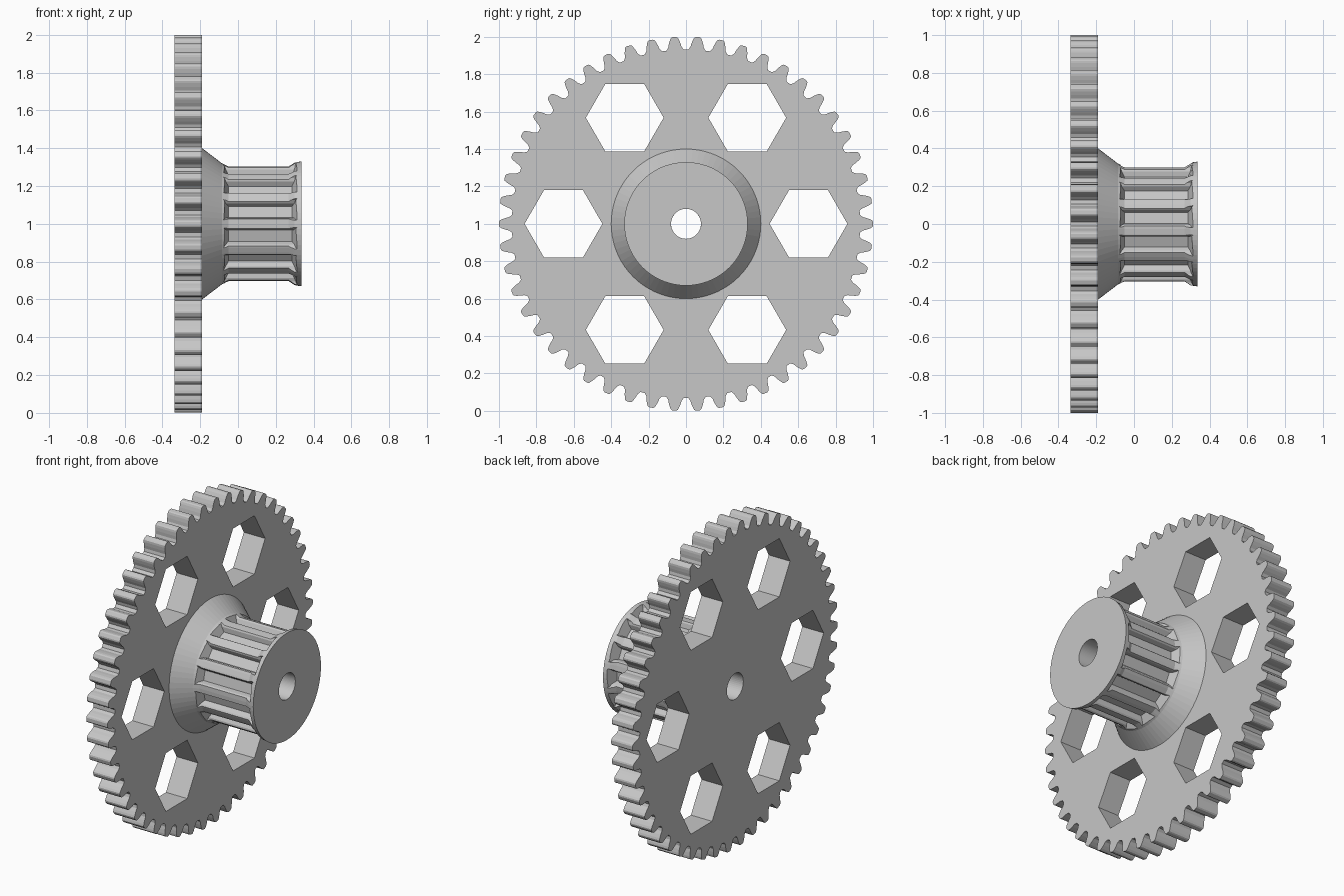
import bpy, bmesh
from math import sin, cos, pi, tau, radians

if "Cube" in bpy.data.objects:
    bpy.data.objects.remove(bpy.data.objects["Cube"])

CENTRE_Z = 1.0
GEAR_TEETH = 50
PULLEY_TEETH = 13
BORE = 0.08

grey = bpy.data.materials.new("light_grey")
grey.use_nodes = True
COLOUR = (0.57, 0.57, 0.57, 1)
grey.diffuse_color = COLOUR
grey.node_tree.nodes["Principled BSDF"].inputs["Base Color"].default_value = COLOUR


def make_object(name, bm):
    bmesh.ops.recalc_face_normals(bm, faces=bm.faces)
    mesh = bpy.data.meshes.new(name)
    bm.to_mesh(mesh)
    bm.free()
    mesh.materials.append(grey)
    obj = bpy.data.objects.new(name, mesh)
    bpy.context.collection.objects.link(obj)
    return obj


def polar(r, a, offset=0.0):
    """Point in the wheel plane: radius r at angle a, shifted sideways."""
    return (r * cos(a) - offset * sin(a), r * sin(a) + offset * cos(a))


def add_prism(bm, outline, starts, ends):
    """Closed outline in y and z joining a start x to an end x per point."""
    n = len(outline)
    a, b = [[bm.verts.new((x, y, z + CENTRE_Z)) for x, (y, z) in zip(xs, outline)]
            for xs in (starts, ends)]
    bm.faces.new(a)
    bm.faces.new(b)
    for i in range(n):
        j = (i + 1) % n
        bm.faces.new((a[i], a[j], b[j], b[i]))


def add_polygon(bm, sides, r, y, z, x0, x1):
    ring = [polar(r, tau * i / sides) for i in range(sides)]
    add_prism(bm, [(y + p, z + q) for p, q in ring], [x0] * sides, [x1] * sides)


def cut(target, bm):
    """Subtract the cutter mesh from the target and remove the cutter."""
    cutter = make_object("cutter", bm)
    cutter.hide_render = True
    mod = target.modifiers.new("cut", "BOOLEAN")
    mod.operation = "DIFFERENCE"
    mod.solver = "EXACT"
    mod.object = cutter
    bpy.context.view_layer.objects.active = target
    bpy.ops.object.modifier_apply(modifier=mod.name)
    bpy.data.objects.remove(cutter)


# Gear wheel: rounded teeth around the rim
GEAR_X = (-0.335, -0.19)
half_tooth = [(0.93, 0.047), (0.945, 0.036), (0.965, 0.031),
              (0.985, 0.024), (0.996, 0.018), (1.0, 0.010)]
tooth = [(r, -w) for r, w in half_tooth] + [(r, w) for r, w in reversed(half_tooth)]
rim = [polar(r, tau * k / GEAR_TEETH, w) for k in range(GEAR_TEETH) for r, w in tooth]
bm = bmesh.new()
add_prism(bm, rim, [GEAR_X[0]] * len(rim), [GEAR_X[1]] * len(rim))
gear = make_object("gear_wheel", bm)

# Six hexagonal openings and the shaft bore
bm = bmesh.new()
for k in range(6):
    add_polygon(bm, 6, 0.208, *polar(0.655, k * pi / 3), -0.5, 0.0)
add_polygon(bm, 48, BORE, 0, 0, -0.5, 0.0)
cut(gear, bm)

# Hub: flared cone, belt drum and end flange turned around the x axis
profile = [(-0.195, BORE), (-0.195, 0.4), (-0.19, 0.4), (-0.085, 0.32),
           (-0.05, 0.304), (0.268, 0.304), (0.30, 0.325), (0.335, 0.33), (0.335, BORE)]
SEGMENTS = 72
bm = bmesh.new()
rings = []
for i in range(SEGMENTS):
    ring = []
    for x, r in profile:
        y, z = polar(r, tau * i / SEGMENTS)
        ring.append(bm.verts.new((x, y, z + CENTRE_Z)))
    rings.append(ring)
for i in range(SEGMENTS):
    a, b = rings[i], rings[(i + 1) % SEGMENTS]
    for j in range(len(profile)):
        k = (j + 1) % len(profile)
        bm.faces.new((a[j], a[k], b[k], b[j]))
hub = make_object("belt_pulley_hub", bm)

# Belt grooves: radius, half width, start x, end x
half_groove = [(0.264, 0.030, -0.05, 0.285), (0.292, 0.040, -0.065, 0.298),
               (0.306, 0.053, -0.075, 0.305), (0.33, 0.062, -0.085, 0.315),
               (0.36, 0.064, -0.085, 0.315)]
groove = half_groove + [(r, -w, s, e) for r, w, s, e in reversed(half_groove)]
bm = bmesh.new()
for k in range(PULLEY_TEETH):
    angle = tau * k / PULLEY_TEETH
    add_prism(bm, [polar(r, angle, w) for r, w, s, e in groove],
              [g[2] for g in groove], [g[3] for g in groove])
cut(hub, bm)
